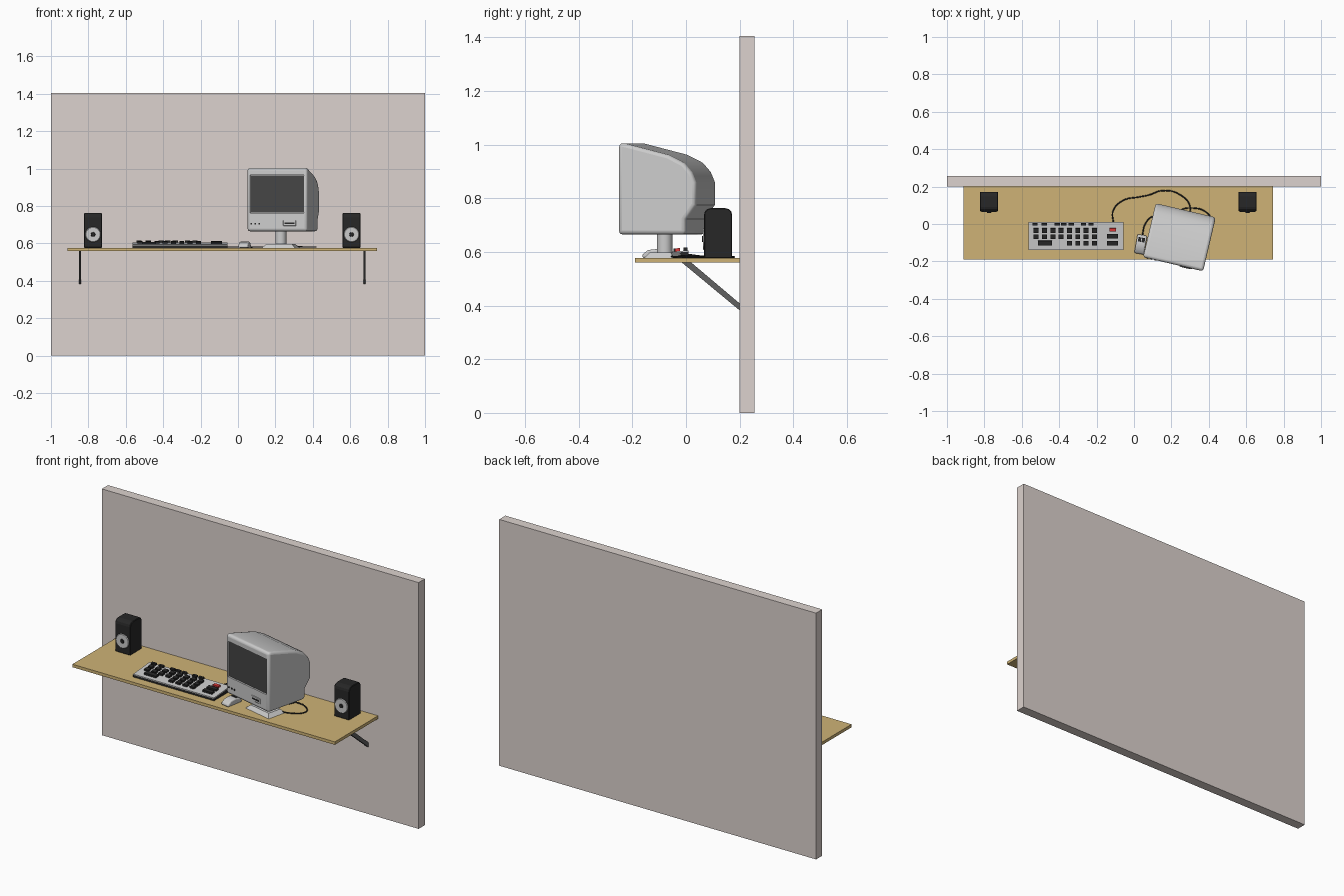
import bpy, bmesh, math
from mathutils import Matrix, Vector

if "Cube" in bpy.data.objects:
    bpy.data.objects.remove(bpy.data.objects["Cube"])


def material(name, r, g, b):
    m = bpy.data.materials.new(name)
    m.diffuse_color = (r, g, b, 1)
    m.use_nodes = True
    m.node_tree.nodes["Principled BSDF"].inputs["Base Color"].default_value = m.diffuse_color
    return m


PLASTER = material("plaster", 0.72, 0.65, 0.62)
WOOD = material("wood", 0.62, 0.45, 0.18)
BLACK = material("black_plastic", 0.02, 0.02, 0.02)
GLASS = material("screen_glass", 0.06, 0.06, 0.06)
METAL = material("bracket_metal", 0.12, 0.12, 0.12)
RED = material("red", 0.75, 0.04, 0.04)
I = Matrix.Identity(4)


def finish(name, bm, mat=None, world=I, bevel=0, segments=3, smooth=None):
    bmesh.ops.recalc_face_normals(bm, faces=bm.faces)
    me = bpy.data.meshes.new(name)
    bm.to_mesh(me)
    bm.free()
    ob = bpy.data.objects.new(name, me)
    bpy.context.collection.objects.link(ob)
    ob.matrix_world = world
    if mat:
        me.materials.append(mat)
    if bevel:
        mod = ob.modifiers.new("bevel", "BEVEL")
        mod.width, mod.segments = bevel, segments
        mod.limit_method, mod.angle_limit = "ANGLE", math.radians(40)
    if smooth:
        me.shade_smooth()
        me.set_sharp_from_angle(angle=math.radians(smooth))
    return ob


def boxes(name, items, mat=None, world=I, **kw):
    """items: list of (x0, x1, y0, y1, z0, z1)"""
    bm = bmesh.new()
    for x0, x1, y0, y1, z0, z1 in items:
        m = Matrix.Translation(((x0 + x1) / 2, (y0 + y1) / 2, (z0 + z1) / 2))
        bmesh.ops.create_cube(bm, size=1, matrix=m @ Matrix.Diagonal((x1 - x0, y1 - y0, z1 - z0, 1)))
    return finish(name, bm, mat, world, **kw)


def extrude_x(name, yz, x0, x1, mat=None, world=I, **kw):
    """Side profile (y, z) pulled along x."""
    bm = bmesh.new()
    face = bm.faces.new([bm.verts.new((x0, y, z)) for y, z in yz])
    new = bmesh.ops.extrude_face_region(bm, geom=[face])["geom"]
    bmesh.ops.translate(bm, vec=(x1 - x0, 0, 0), verts=[v for v in new if isinstance(v, bmesh.types.BMVert)])
    return finish(name, bm, mat, world, **kw)


def cone(name, r1, r2, depth, world, mat=None, sides=32):
    bm = bmesh.new()
    bmesh.ops.create_cone(bm, cap_ends=True, segments=sides, radius1=r1, radius2=r2, depth=depth)
    return finish(name, bm, mat, world, smooth=40)


def cable(name, pts, r=0.0035):
    cu = bpy.data.curves.new(name, "CURVE")
    cu.dimensions = "3D"
    cu.bevel_depth, cu.bevel_resolution, cu.resolution_u = r, 2, 6
    sp = cu.splines.new("BEZIER")
    sp.bezier_points.add(len(pts) - 1)
    for bp, p in zip(sp.bezier_points, pts):
        bp.co = p
        bp.handle_left_type = bp.handle_right_type = "AUTO"
    cu.materials.append(BLACK)
    bpy.context.collection.objects.link(bpy.data.objects.new(name, cu))


# Wall, shelf and brackets
boxes("wall", [(-1, 1, 0.2, 0.256, 0, 1.405)], PLASTER)
boxes("shelf", [(-0.912, 0.744, -0.19, 0.2, 0.56, 0.577)], WOOD)
for side, x in (("left", -0.845), ("right", 0.677)):
    extrude_x(f"{side}_bracket", [(-0.015, 0.56), (0.02, 0.56), (0.2, 0.408), (0.2, 0.382)], x - 0.006, x + 0.006, METAL)

# Speakers with rounded tops
for side, x in (("left", -0.775), ("right", 0.607)):
    prof = [(0.067, 0.577), (0.172, 0.577)]
    for cy, a0 in ((0.147, 0), (0.092, 90)):
        for k in range(4):
            a = math.radians(a0 + k * 30)
            prof.append((cy + 0.025 * math.cos(a), 0.738 + 0.025 * math.sin(a)))
    extrude_x(f"{side}_speaker_box", prof, x - 0.048, x + 0.048, BLACK, bevel=0.003, segments=1)
    face = Matrix.Translation((x, 0.066, 0.648)) @ Matrix.Rotation(math.pi / 2, 4, "X")
    cone(f"{side}_speaker_cone", 0.042, 0.038, 0.006, face)
    cone(f"{side}_speaker_cap", 0.014, 0.010, 0.008, face @ Matrix.Translation((0, 0, 0.003)), BLACK)

# Keyboard: wedge base, light top plate, rows of keys
extrude_x("keyboard_base", [(-0.138, 0.577), (-0.138, 0.589), (0.01, 0.601), (0.01, 0.577)], -0.565, -0.055, BLACK)
extrude_x("keyboard_top", [(-0.138, 0.589), (-0.138, 0.594), (0.01, 0.606), (0.01, 0.601)], -0.565, -0.055)
tilt = Matrix.Translation((0, -0.138, 0.594)) @ Matrix.Rotation(math.atan2(0.012, 0.148), 4, "X")


def key(x, y, w, d, h=0.011):
    return (x - w / 2, x + w / 2, y - d / 2, y + d / 2, -0.001, h)


keys = [key(-0.523 + 0.0445 * i, y, 0.026, 0.024) for y in (0.070, 0.104) for i in range(8)]
keys += [key(-0.523 + 0.0445 * i, 0.036, 0.026, 0.024) for i in range(4, 8)]
keys += [key(-0.475, 0.036, 0.075, 0.026)]
keys += [key(x, 0.137, 0.028, 0.014) for x in (-0.53, -0.48, -0.41, -0.375, -0.335, -0.27, -0.23)]
keys += [key(-0.115, y, 0.06, 0.023) for y in (0.036, 0.074)]
boxes("keyboard_keys", keys, BLACK, tilt)
boxes("red_key", [key(-0.113, 0.107, 0.036, 0.018)], RED, tilt)

# Computer screen, turned on its stand; local origin is the front centre
M = Matrix.Translation((0.209, -0.215, 0)) @ Matrix.Rotation(math.radians(-13.2), 4, "Z")
body = extrude_x("monitor_body",
                 [(0, 0.665), (0, 1.005), (0.025, 1.004), (0.19, 0.962), (0.25, 0.932), (0.28, 0.898), (0.296, 0.86),
                  (0.296, 0.775), (0.257, 0.722), (0.257, 0.665)],
                 -0.165, 0.165, None, M, bevel=0.014, segments=3, smooth=25)
cutter = boxes("screen_cutter", [(-0.148, 0.148, -0.05, 0.012, 0.764, 0.966)], None, M)
cutter.hide_render = True
cutter.hide_viewport = True
cut = body.modifiers.new("screen_recess", "BOOLEAN")
cut.operation, cut.solver, cut.object = "DIFFERENCE", "EXACT", cutter
boxes("screen", [(-0.146, 0.146, 0.007, 0.014, 0.766, 0.964)], GLASS, M)
boxes("disk_slot_frame", [(0.034, 0.104, -0.003, 0.004, 0.694, 0.724)], None, M, bevel=0.002, segments=1)
boxes("disk_slot", [(0.042, 0.096, -0.005, 0.002, 0.705, 0.713)], BLACK, M)
boxes("monitor_buttons", [(x - 0.004, x + 0.004, -0.003, 0.003, 0.702, 0.71) for x in (-0.142, -0.12, -0.098)], BLACK, M)

# Stand: neck and sloped foot
S = Matrix.Translation((0.229, -0.08, 0)) @ Matrix.Rotation(math.radians(-13.2), 4, "Z")
cone("stand_neck", 0.029, 0.029, 0.09, S @ Matrix.Translation((0, 0, 0.63)))
bm = bmesh.new()
bmesh.ops.create_cube(bm, size=1, matrix=Matrix.Translation((0, 0, 0.587)) @ Matrix.Diagonal((0.18, 0.115, 0.02, 1)))
for v in bm.verts:
    if v.co.z > 0.587:
        v.co.x *= 0.78
        v.co.y *= 0.7
finish("stand_foot", bm, None, S)

# Mouse: soft-edged lump with two buttons
K = Matrix.Translation((0.036, -0.108, 0.577)) @ Matrix.Rotation(math.radians(-10), 4, "Z")
extrude_x("mouse_body", [(-0.052, 0), (-0.052, 0.014), (-0.03, 0.03), (0.005, 0.034), (0.035, 0.027), (0.05, 0.014), (0.05, 0)],
          -0.026, 0.026, None, K, bevel=0.007, segments=3, smooth=50)
boxes("mouse_buttons", [(-0.018, -0.002, 0.012, 0.036, 0.02, 0.034), (0.002, 0.018, 0.012, 0.036, 0.02, 0.034)], BLACK, K)

# Cables lying on the shelf
cable("keyboard_cable", [(-0.11, 0.005, 0.59), (-0.112, 0.07, 0.582), (-0.06, 0.125, 0.581), (0.03, 0.145, 0.581),
                         (0.08, 0.155, 0.581), (0.15, 0.178, 0.581), (0.24, 0.16, 0.581), (0.30, 0.09, 0.581), (0.26, 0.0, 0.585)])
cable("mouse_cable", [(0.045, -0.06, 0.588), (0.06, 0.0, 0.581), (0.10, 0.04, 0.581), (0.19, 0.03, 0.581), (0.23, -0.05, 0.585)])
cable("power_cable", [(0.26, -0.02, 0.585), (0.24, 0.06, 0.581), (0.32, 0.085, 0.581), (0.395, 0.055, 0.581),
                      (0.415, 0.01, 0.581), (0.36, -0.04, 0.581), (0.28, -0.06, 0.585)])
